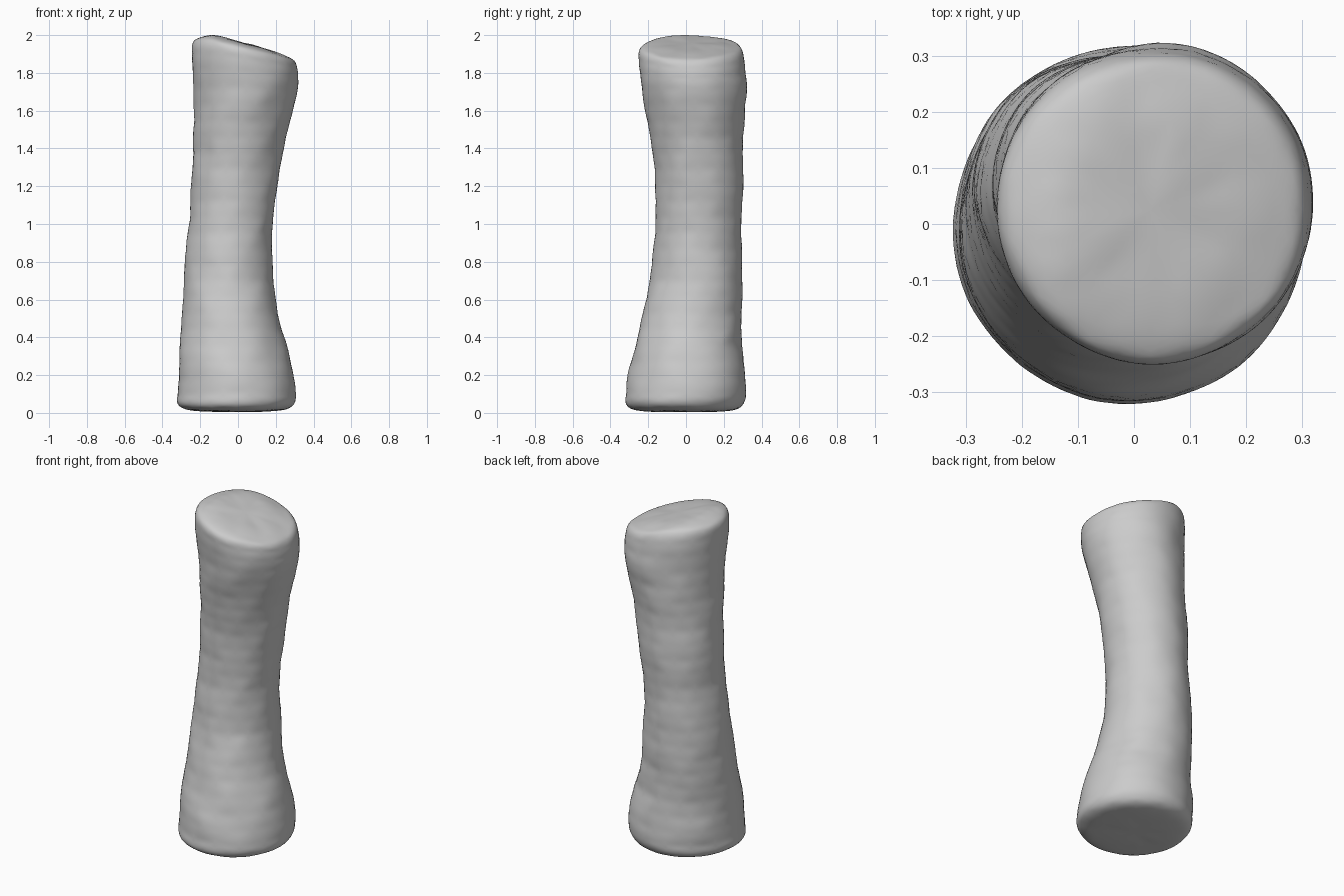
import bpy, bmesh, random
from math import sin, cos, pi

if "Cube" in bpy.data.objects:
    bpy.data.objects.remove(bpy.data.objects["Cube"])

random.seed(7)
SIDES = 14
STEP = 0.085

# Silhouette: z, x min, x max, y min, y max
PROFILE = [
    (0.06, -.327, .305, -.328, .312), (0.10, -.326, .31, -.325, .32),
    (0.20, -.317, .30, -.31, .322), (0.35, -.31, .26, -.272, .292),
    (0.50, -.303, .215, -.235, .297), (0.70, -.29, .19, -.19, .30),
    (0.90, -.275, .18, -.17, .297), (1.00, -.258, .184, -.16, .297),
    (1.20, -.25, .21, -.165, .305), (1.40, -.24, .24, -.175, .302),
    (1.60, -.234, .29, -.215, .312), (1.70, -.232, .318, -.235, .325),
    (1.80, -.245, .326, -.25, .315), (1.92, -.255, .315, -.255, .305),
]


def section(z):
    for a, b in zip(PROFILE, PROFILE[1:]):
        if z <= b[0]:
            t = max(0, (z - a[0]) / (b[0] - a[0]))
            return [p + (q - p) * t for p, q in zip(a[1:], b[1:])]
    return PROFILE[-1][1:]


def top_height(x):
    return 2.005 - 0.27 * max(0, x + 0.13)


bm = bmesh.new()
rings = []


def add_ring(z, scale=1.0, jitter=0.009, height=None):
    x0, x1, y0, y1 = section(z)
    cx, cy = (x0 + x1) / 2, (y0 + y1) / 2
    ring = []
    for i in range(SIDES):
        a = 2 * pi * (i + 0.5 * (len(rings) % 2)) / SIDES
        r = scale * 1.015 + random.uniform(-jitter, jitter) * 3
        x = cx + (x1 - x0) / 2 * r * cos(a)
        y = cy + (y1 - y0) / 2 * r * sin(a)
        zz = height(x, z) if height else z
        ring.append(bm.verts.new((x, y, zz + random.uniform(-jitter, jitter))))
    rings.append(ring)


# Slightly bulging underside
for s, z in ((0.3, 0.006), (0.6, 0.008), (0.87, 0.014)):
    add_ring(z, s, 0.004)
add_ring(0.045, 1.0, 0.004)
# Chipped, waisted shaft
z = 0.10
while z < 1.72:
    add_ring(z)
    z += STEP
# Head bends into the slanted top
for z, s, t in ((1.78, 1.0, 0.35), (1.86, 1.0, 0.65), (1.92, .97, 0.88)):
    add_ring(z, s, 0.006, lambda x, z, t=t: 1.72 + (top_height(x) - 1.72) * t)
for s, d in ((0.83, 0.014), (0.58, 0.002), (0.28, 0.002)):
    add_ring(1.92, s, 0.005, lambda x, z, d=d: top_height(x) - d)

# Skin between staggered rings
for k, (a, b) in enumerate(zip(rings, rings[1:])):
    for i in range(SIDES):
        j = (i + 1) % SIDES
        if k % 2 == 0:
            bm.faces.new((a[i], a[j], b[i]))
            bm.faces.new((a[j], b[j], b[i]))
        else:
            bm.faces.new((a[i], b[j], b[i]))
            bm.faces.new((a[i], a[j], b[j]))
bm.faces.new(rings[0][::-1])
bm.faces.new(rings[-1])
bmesh.ops.recalc_face_normals(bm, faces=bm.faces)

mesh = bpy.data.meshes.new("stone_pillar")
bm.to_mesh(mesh)
bm.free()
pillar = bpy.data.objects.new("stone_pillar", mesh)
bpy.context.collection.objects.link(pillar)
mesh.shade_smooth()
sub = pillar.modifiers.new("soften", "SUBSURF")
sub.levels = sub.render_levels = 2
